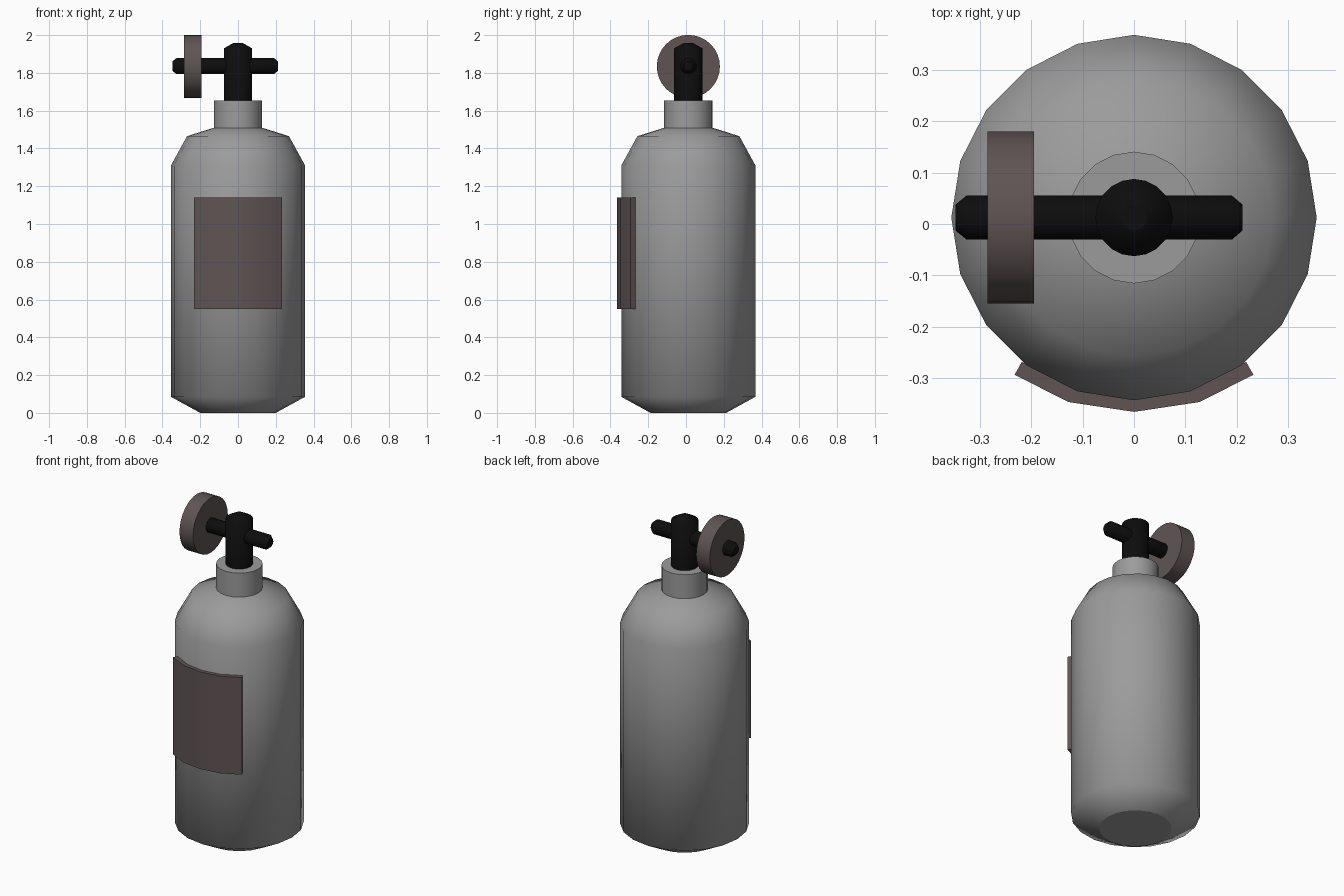
import bpy, bmesh
from math import sin, cos, pi
from mathutils import Matrix

if "Cube" in bpy.data.objects:
    bpy.data.objects.remove(bpy.data.objects["Cube"])

CY = 0.0125   # common axis of all round parts


def material(name, rgb):
    m = bpy.data.materials.new(name)
    m.diffuse_color = (*rgb, 1)
    m.use_nodes = True
    m.node_tree.nodes["Principled BSDF"].inputs["Base Color"].default_value = m.diffuse_color
    return m


def finish(name, bm, mat=None):
    bmesh.ops.recalc_face_normals(bm, faces=bm.faces)
    me = bpy.data.meshes.new(name)
    bm.to_mesh(me)
    bm.free()
    ob = bpy.data.objects.new(name, me)
    bpy.context.collection.objects.link(ob)
    if mat:
        me.materials.append(mat)
    return ob


def lathe(name, profile, sides, mat=None, along_x=False, z=0):
    """Revolve (radius, height) pairs; smooth sides, flat caps."""
    bm = bmesh.new()
    rings = [[bm.verts.new((r * cos(2 * pi * i / sides), r * sin(2 * pi * i / sides), h))
              for i in range(sides)] for r, h in profile]
    for a, b in zip(rings, rings[1:]):
        for i in range(sides):
            j = (i + 1) % sides
            bm.faces.new((a[i], a[j], b[j], b[i])).smooth = True
    bm.faces.new(rings[0][::-1])
    bm.faces.new(rings[-1])
    turn = Matrix.Rotation(pi / 2, 4, 'Y') if along_x else Matrix()
    bm.transform(Matrix.Translation((0, CY, z)) @ turn)
    return finish(name, bm, mat)


brown = material("dull_brown", (0.115, 0.088, 0.088))
black = material("black", (0.004, 0.004, 0.004))
steel = material("steel_grey", (0.33, 0.33, 0.33))

# Tank with chamfered base and rounded shoulder, and the neck collar
lathe("tank", [(0.2, 0), (0.355, 0.085), (0.355, 1.31), (0.27, 1.465), (0.12, 1.512)], 20, steel)
lathe("neck_collar", [(0.128, 1.49), (0.128, 1.655)], 20, steel)

# Valve stem, cross bar and hand wheel
lathe("valve_stem", [(0.075, 1.64), (0.075, 1.93), (0.025, 1.958)], 20, black)
lathe("valve_cross_bar", [(0.025, -0.347), (0.043, -0.325), (0.043, 0.19), (0.025, 0.211)],
      20, black, True, 1.836)
lathe("hand_wheel", [(0.167, -0.285), (0.167, -0.194)], 32, brown, True, 1.834)

# Curved label plate wrapped on the front of the tank
half = [(0.127, -0.346), (0.232, -0.293), (0.218, -0.268), (0.109, -0.324)]
outer = [(-0.232, -0.293), (-0.127, -0.346), (0, -0.365)] + half[:2]
inner = [(-0.218, -0.268), (-0.109, -0.324), (0, -0.341)] + half[:1:-1]
bm = bmesh.new()
face = bm.faces.new([bm.verts.new((x, y, 0.55)) for x, y in outer + inner[::-1]])
ext = bmesh.ops.extrude_face_region(bm, geom=[face], use_keep_orig=True)
bmesh.ops.translate(bm, vec=(0, 0, 0.59),
                    verts=[v for v in ext["geom"] if isinstance(v, bmesh.types.BMVert)])
label = finish("label_plate", bm, brown)
label.data.shade_smooth()
label.data.set_sharp_from_angle(angle=0.6)
